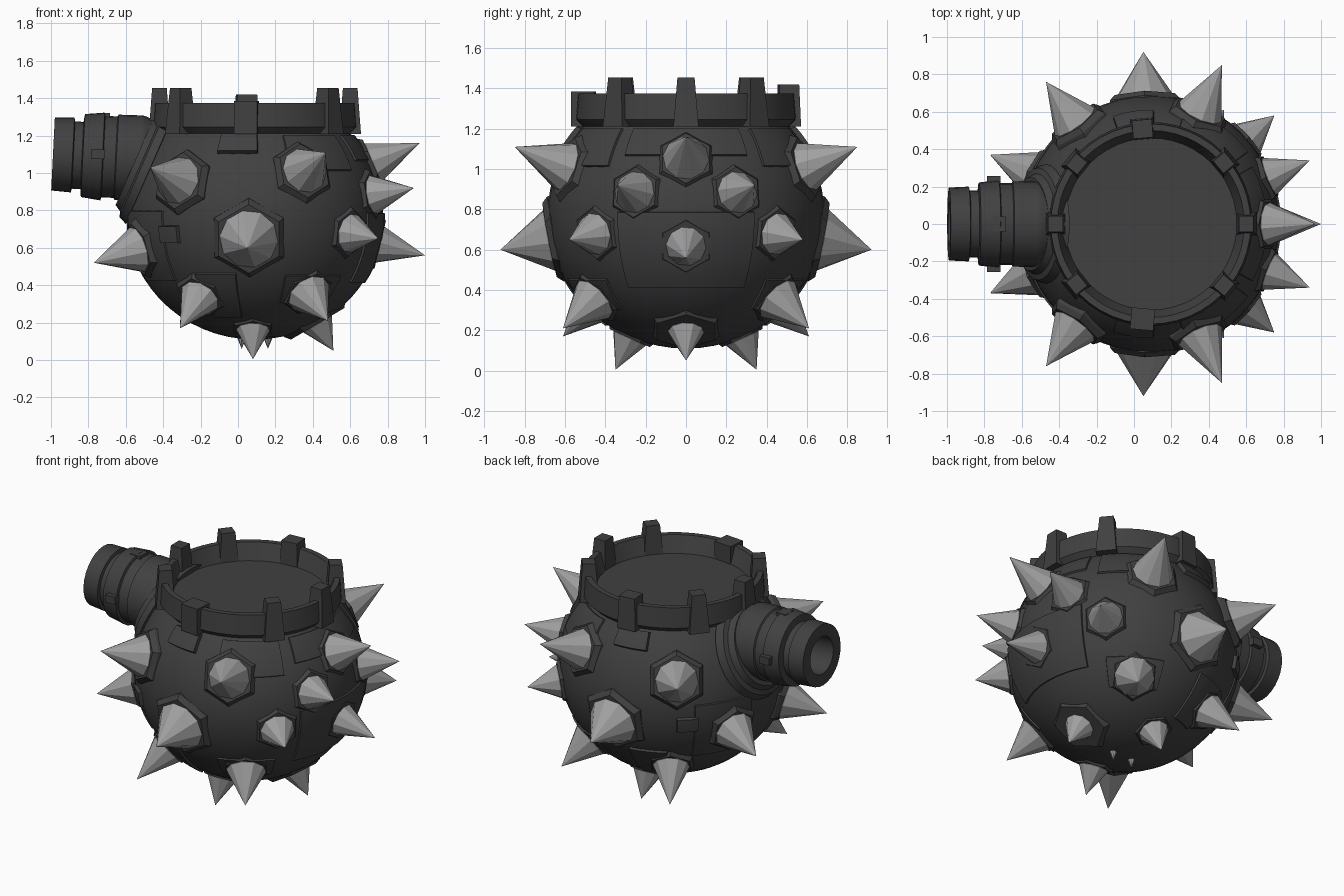
import bpy, bmesh, math
from mathutils import Vector, Matrix

if "Cube" in bpy.data.objects:
    bpy.data.objects.remove(bpy.data.objects["Cube"])

CX, CZ, RH, RV = 0.09, 0.77, 0.687, 0.66   # body ellipsoid
AIM = Vector((0.08, 0, 0.78))              # spikes radiate from here


def material(name, v):
    m = bpy.data.materials.new(name)
    m.diffuse_color = (v, v, v, 1)
    m.use_nodes = True
    m.node_tree.nodes["Principled BSDF"].inputs["Base Color"].default_value = m.diffuse_color
    return m


IRON = material("dark_iron", 0.052)
STEEL = material("pale_steel", 0.35)


def finish(name, bm, mat, matrix=None, smooth=None):
    bmesh.ops.remove_doubles(bm, verts=bm.verts, dist=1e-5)
    bmesh.ops.recalc_face_normals(bm, faces=bm.faces)
    if matrix:
        bm.transform(matrix)
    me = bpy.data.meshes.new(name)
    bm.to_mesh(me)
    bm.free()
    me.materials.append(mat)
    ob = bpy.data.objects.new(name, me)
    bpy.context.collection.objects.link(ob)
    if smooth:
        bpy.ops.object.select_all(action='DESELECT')
        ob.select_set(True)
        bpy.context.view_layer.objects.active = ob
        bpy.ops.object.shade_smooth_by_angle(angle=math.radians(smooth))
    return ob


def lathe(name, profile, sides, mat, matrix, smooth=None):
    """Revolve (radius, height) points around local z."""
    bm = bmesh.new()
    vs = [bm.verts.new((r, 0, z)) for r, z in profile]
    es = [bm.edges.new(p) for p in zip(vs, vs[1:])]
    bmesh.ops.spin(bm, geom=vs + es, cent=(0, 0, 0), axis=(0, 0, 1),
                   angle=math.tau, steps=sides, use_merge=False)
    return finish(name, bm, mat, matrix, smooth)


def block(name, size, matrix, taper=1.0):
    """Box whose +z end is scaled by taper."""
    bm = bmesh.new()
    bmesh.ops.create_cube(bm, size=1)
    for v in bm.verts:
        k = taper if v.co.z > 0 else 1
        v.co = Vector((v.co.x * size[0] * k, v.co.y * size[1] * k, v.co.z * size[2]))
    return finish(name, bm, IRON, matrix)


def aim(origin, direction, roll=0.0):
    q = Vector(direction).to_track_quat('Z', 'Y')
    return (Matrix.Translation(origin) @ q.to_matrix().to_4x4()
            @ Matrix.Rotation(roll, 4, 'Z'))


def surface(d):
    """Distance from the centre to the body surface along d."""
    return 1 / math.sqrt((d.x ** 2 + d.y ** 2) / RH ** 2 + d.z ** 2 / RV ** 2)


def armour(name, lon0, lon1, lat0, lat1, lift):
    """Raised plate that follows the body surface, angles in degrees."""
    bm = bmesh.new()
    n = 8
    layers = []
    for k in (0.97, 1 + lift):
        inset = 0.8 if k > 1 else 0
        rows = []
        for i in range(n + 1):
            la = math.radians(lat0 + inset + (lat1 - lat0 - 2 * inset) * i / n)
            row = []
            for j in range(n + 1):
                lo = math.radians(lon0 + inset + (lon1 - lon0 - 2 * inset) * j / n)
                row.append(bm.verts.new((CX + k * RH * math.cos(la) * math.cos(lo),
                                         k * RH * math.cos(la) * math.sin(lo),
                                         CZ + k * RV * math.sin(la))))
            rows.append(row)
        for i in range(n):
            for j in range(n):
                bm.faces.new((rows[i][j], rows[i][j + 1], rows[i + 1][j + 1], rows[i + 1][j]))
        layers.append(rows)
    # side walls between the two layers
    def loop(r):
        return (r[0][:-1] + [q[-1] for q in r[:-1]]
                + r[-1][:0:-1] + [q[0] for q in r[:0:-1]])
    a, b = loop(layers[0]), loop(layers[1])
    for i in range(len(a)):
        j = (i + 1) % len(a)
        bm.faces.new((a[i], a[j], b[j], b[i]))
    return finish(name, bm, IRON, smooth=30)


# Body with rim and recessed floor
profile = [(RH * math.cos(math.radians(a)), CZ + RV * math.sin(math.radians(a)))
           for a in range(-90, 43, 6)]
profile += [(0.525, 1.225), (0.545, 1.245), (0.535, 1.375), (0.50, 1.375), (0.46, 1.27), (0, 1.27)]
lathe("body", profile, 48, IRON, Matrix.Translation((CX, 0, 0)), 30)

# Battlements round the rim: angle, top height, taper
for deg, top, taper in ((0, 1.455, 0.68), (40, 1.455, 0.68), (95, 1.42, 0.85),
                        (141, 1.455, 0.68), (180, 1.455, 0.68), (-141, 1.455, 0.68),
                        (-95, 1.385, 1), (-40, 1.455, 0.68)):
    h = top - 1.21
    m = (Matrix.Translation((CX, 0, 1.21 + h / 2)) @ Matrix.Rotation(math.radians(deg), 4, 'Z')
         @ Matrix.Translation((0.51, 0, 0)))
    block("battlement", (0.115, 0.125, h), m, taper)

# Pipe neck with open end, and its collar on the body
neck = [(0.18, 0.10), (0.225, 0.20), (0.23, 0.22), (0.23, 0.23), (0.228, 0.35), (0.218, 0.355),
        (0.218, 0.42), (0.235, 0.425), (0.222, 0.53), (0.18, 0.535), (0.18, 0.58),
        (0.20, 0.585), (0.195, 0.69), (0.12, 0.69), (0.12, 0.52), (0, 0.52)]
axis = Vector((-1, 0, 0.05)).normalized()
lathe("neck", neck, 28, IRON, aim((-0.30, 0, 1.067), axis), 30)
d = Vector((-0.915, 0, 0.40)).normalized()
s = surface(d)
lathe("neck_collar", [(0, s - 0.1), (0.32, s - 0.08), (0.30, s - 0.035), (0.27, s - 0.025),
                      (0.25, s + 0.01), (0, s + 0.01)], 28, IRON, aim(AIM, d), 30)
for s in (-1, 1):
    block("neck_lug", (0.07, 0.07, 0.05), Matrix.Translation((-0.75, s * 0.222, 1.10)))
block("neck_top_lug", (0.07, 0.08, 0.03), Matrix.Translation((-0.72, 0, 1.305)))

# Spikes: tip, spike radius, collar radius, mirrored front/back
spikes = [((0.05, -0.92, 0.60), 0.157, 0.215, True),
          ((-0.47, -0.76, 1.03), 0.13, 0.18, True),
          ((0.47, -0.85, 1.11), 0.125, 0.175, True),
          ((-0.77, -0.37, 0.52), 0.125, 0.165, True),
          ((0.75, -0.58, 0.65), 0.105, 0.145, True),
          ((0.94, -0.34, 0.92), 0.105, 0.145, True),
          ((0.97, 0, 1.16), 0.115, 0.155, False),
          ((1.00, 0, 0.56), 0.10, 0.15, False),
          ((-0.31, -0.61, 0.17), 0.11, 0.15, True),
          ((0.48, -0.61, 0.21), 0.12, 0.155, True),
          ((0.08, -0.35, 0.005), 0.09, 0.125, True),
          ((0.51, 0, 0.05), 0.09, 0.19, False)]
for tip, r, collar, mirrored in spikes:
    for s in ((1, -1) if mirrored else (1,)):
        t = Vector((tip[0], tip[1] * s, tip[2]))
        d = t - AIM
        length = d.length
        d.normalize()
        surf = surface(d)
        m = aim(AIM, d, math.radians(30))
        top = surf + (0.004 if r > 0.15 else 0.014)
        lathe("spike_collar", [(collar, surf - 0.09), (collar, top - 0.03),
                               (collar * 0.87, top), (0, top)], 6, IRON, m)
        lathe("spike", [(0, top - 0.03), (r * 0.92, top - 0.03), (r, top + 0.002),
                        (0, length)], 10, STEEL, m)

# Tiny studs underneath
for x in (0.02, 0.16):
    lathe("stud", [(0.025, 0), (0, 0.06)], 8, STEEL, aim((x, 0, 0.12), (0, 0, -1)))

# Raised armour plates, front and back
for a, b, lo, hi, lift in ((-110, -88, 30, 41, 0.035), (-138, -126, -13, -4, 0.028),
                           (-122, -99, -55, -27, 0.018), (-74, -36, 21, 41, 0.015),
                           (-168, -135, -32, 3, 0.012), (-75, -40, -45, -28, 0.012)):
    armour("armour_plate", a, b, lo, hi, lift)
    armour("armour_plate", -b, -a, lo, hi, lift)
armour("side_plate_upper", -30, 30, 26, 41, 0.015)
armour("side_plate_lower", -30, 30, -33, 2, 0.015)
